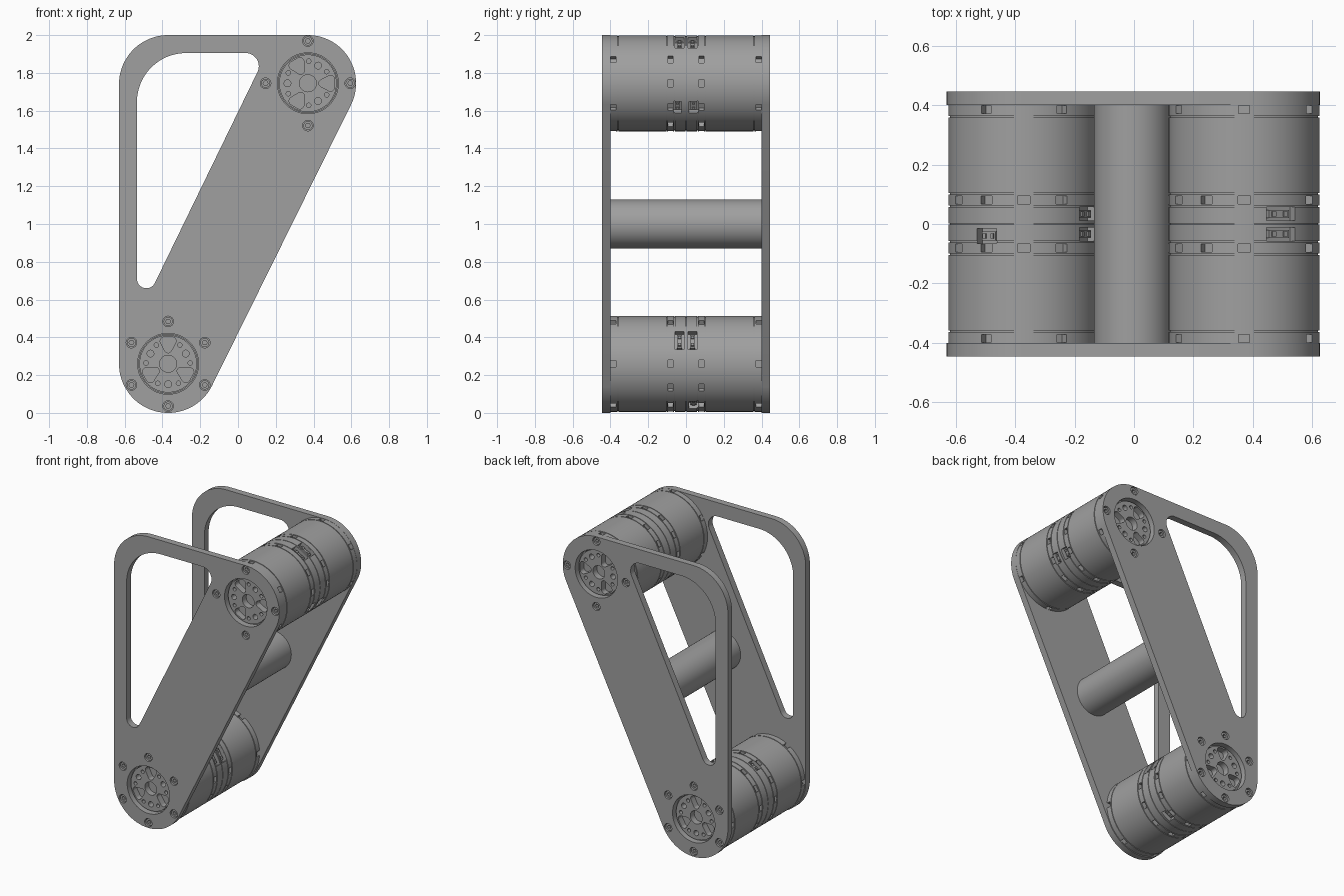
import bpy, bmesh
from math import sin, cos, pi, radians
from mathutils import Matrix, Vector

if "Cube" in bpy.data.objects:
    bpy.data.objects.remove(bpy.data.objects["Cube"], do_unlink=True)

grey = bpy.data.materials.new("machined grey")
grey.use_nodes = True
grey.diffuse_color = (0.35, 0.35, 0.35, 1)
grey.node_tree.nodes["Principled BSDF"].inputs["Base Color"].default_value = (0.35, 0.35, 0.35, 1)

UPPER, LOWER = Vector((0.37, 1.745)), Vector((-0.37, 0.26))
FACE, OUTER = 0.40, 0.445        # inner and outer face of the side plates
RADIUS = 0.254                   # motor radius


def polar(dist, deg, centre=(0, 0)):
    a = radians(deg)
    return Vector(centre) + Vector((cos(a), sin(a))) * dist


def hull(circles, steps=180):
    """Rounded outline around a set of (centre, radius) circles."""
    pts = []
    for i in range(steps):
        n = polar(1, 360 * i / steps)
        c, r = max(circles, key=lambda k: Vector(k[0]).dot(n) + k[1])
        pts.append(Vector(c) + n * r)
    return pts


def circle(centre, r, steps=32):
    return [polar(r, 360 * i / steps, centre) for i in range(steps)]


def finish(name, bm):
    bmesh.ops.remove_doubles(bm, verts=bm.verts, dist=1e-5)
    bmesh.ops.recalc_face_normals(bm, faces=bm.faces)
    me = bpy.data.meshes.new(name)
    bm.to_mesh(me)
    bm.free()
    me.materials.append(grey)
    ob = bpy.data.objects.new(name, me)
    bpy.context.collection.objects.link(ob)
    return ob


def smooth(ob):
    bpy.ops.object.select_all(action='DESELECT')
    ob.select_set(True)
    bpy.context.view_layer.objects.active = ob
    bpy.ops.object.shade_smooth_by_angle(angle=radians(30))


def slab(name, loops, y0, y1):
    """Extrude an outline with holes (x, z loops) from y0 to y1."""
    cu = bpy.data.curves.new(name, 'CURVE')
    cu.dimensions, cu.fill_mode, cu.extrude = '2D', 'BOTH', abs(y1 - y0) / 2
    for loop in loops:
        sp = cu.splines.new('POLY')
        sp.points.add(len(loop) - 1)
        for p, co in zip(sp.points, loop):
            p.co = (co.x, co.y, 0, 1)
        sp.use_cyclic_u = True
    tmp = bpy.data.objects.new("outline", cu)
    bpy.context.collection.objects.link(tmp)
    dg = bpy.context.evaluated_depsgraph_get()
    me = bpy.data.meshes.new_from_object(tmp.evaluated_get(dg))
    bm = bmesh.new()
    bm.from_mesh(me)
    bm.transform(Matrix.Translation((0, (y0 + y1) / 2, 0)) @ Matrix.Rotation(pi / 2, 4, 'X'))
    bpy.data.objects.remove(tmp)
    bpy.data.meshes.remove(me)
    ob = finish(name, bm)
    smooth(ob)
    return ob


def lathe(name, profile, centre, steps=96):
    """Revolve (radius, y) points about a y axis through centre."""
    bm = bmesh.new()
    vs = [bm.verts.new((r, y, 0)) for r, y in profile]
    es = [bm.edges.new(e) for e in zip(vs, vs[1:])]
    bmesh.ops.spin(bm, geom=vs + es, cent=(0, 0, 0), axis=(0, 1, 0), angle=2 * pi, steps=steps)
    bm.transform(Matrix.Translation((centre[0], 0, centre[1])))
    return finish(name, bm)


def boxes(name, items, centre):
    """Boxes on a drum: (angle, y, inner r, outer r, axial size, tangent size, tangent offset)."""
    bm = bmesh.new()
    for deg, y, r0, r1, axial, tangent, shift in items:
        m = (Matrix.Translation((centre[0], 0, centre[1]))
             @ Matrix.Rotation(-radians(deg), 4, 'Y')
             @ Matrix.Translation(((r0 + r1) / 2, y, shift))
             @ Matrix.Diagonal((r1 - r0, axial, tangent, 1)))
        bmesh.ops.create_cube(bm, size=1, matrix=m)
    return finish(name, bm)


def motor_profile():
    """Drum section with recessed ends and thin seam grooves."""
    half = [(0, 0.375), (0.155, 0.375), (0.155, FACE), (RADIUS, FACE)]
    for y in (0.36, 0.102, 0.06):
        w, d = 0.0025, 0.005
        half += [(RADIUS, y + w), (RADIUS - d, y + w), (RADIUS - d, y - w), (RADIUS, y - w)]
    half += [(RADIUS, 0.002), (RADIUS - 0.005, 0.002)]
    return half + [(r, -y) for r, y in reversed(half)]


def build_motor(name, centre, turn, ports):
    drum = lathe(name + "_motor", motor_profile(), centre)
    ports = [(60, 0.034, 0.046, 0.11), (60, -0.034, 0.046, 0.11)] + ports
    cuts, plugs = [], []
    for s in (-1, 1):
        for k in range(6):       # slots by the end caps
            cuts.append((30 + 60 * k + turn, s * 0.385, 0.225, 0.28, 0.028, 0.036, 0))
        for k in range(12):      # slots beside the centre band
            if k != 2:
                cuts.append((30 * k + turn, s * 0.081, 0.225, 0.28, 0.026, 0.042, 0))
    for deg, y, axial, tangent in ports:   # cable sockets
        deg += turn
        cuts.append((deg, y, 0.215, 0.28, axial, tangent, 0))
        plugs.append((deg, y, 0.205, 0.236, axial * 0.6, tangent * 0.7, 0))
        for s in (-1, 1):
            plugs.append((deg, y, 0.205, 0.243, axial * 0.35, tangent * 0.14, s * tangent * 0.2))
    cutter = boxes("cutter", cuts, centre)
    mod = drum.modifiers.new("slots", 'BOOLEAN')
    mod.operation, mod.solver, mod.object = 'DIFFERENCE', 'EXACT', cutter
    smooth(drum)
    bpy.context.view_layer.objects.active = drum
    bpy.ops.object.modifier_apply(modifier=mod.name)
    bpy.data.objects.remove(cutter, do_unlink=True)
    boxes(name + "_socket_plugs", plugs, centre)

    # Hub face: three lobes, three round holes, six bolt holes, centre bore
    loops = [circle(centre, 0.152, 64), circle(centre, 0.045)]
    for k in range(3):
        a = 120 * k + turn
        out = polar(0.12, a, centre)
        side = polar(0.02, a + 90)
        loops.append(hull([(polar(0.078, a, centre), 0.02), (out + side, 0.022), (out - side, 0.022)], 48))
        loops.append(circle(polar(0.108, a + 60, centre), 0.018, 24))
        loops += [circle(polar(0.117, a + s * 32, centre), 0.012, 16) for s in (-1, 1)]
    for side, s in (("front", -1), ("back", 1)):
        slab(f"{name}_hub_{side}", loops, s * 0.37, s * 0.418)


# Motors; the lower one is the same unit turned by 30 degrees
build_motor("upper", UPPER, 0, [(-30, 0.04, 0.05, 0.07), (-30, -0.045, 0.044, 0.07)])
build_motor("lower", LOWER, -30, [(-30, 0.04, 0.05, 0.075), (150, -0.04, 0.05, 0.075)])

# Screw positions on each plate
screws = [polar(0.224, 90 * k, UPPER) for k in range(4)]
screws += [polar(0.224, 30 + 60 * k, LOWER) for k in range(6)]

# Side plates with window, bores and screw holes
outline = hull([(LOWER, 0.26), (UPPER, 0.255), ((-0.37, 1.74), 0.26)])
window = hull([((-0.275, 1.645), 0.26), ((0.04, 1.835), 0.07), ((-0.485, 0.71), 0.05)])
plate = [outline, window] + [circle(c, 0.161, 64) for c in (UPPER, LOWER)]
plate += [circle(p, 0.028, 24) for p in screws]
for side, s in (("front", -1), ("back", 1)):
    slab(f"{side}_plate", plate, s * FACE, s * OUTER)
    for i, p in enumerate(screws):
        slab(f"{side}_screw_{i + 1}", [circle(p, 0.024, 24), circle(p, 0.013, 6)], s * FACE, s * 0.436)

# Cross bar between the plates
smooth(lathe("cross_bar", [(0, FACE), (0.13, FACE), (0.13, -FACE), (0, -FACE)], (-0.005, 1.0), 64))
